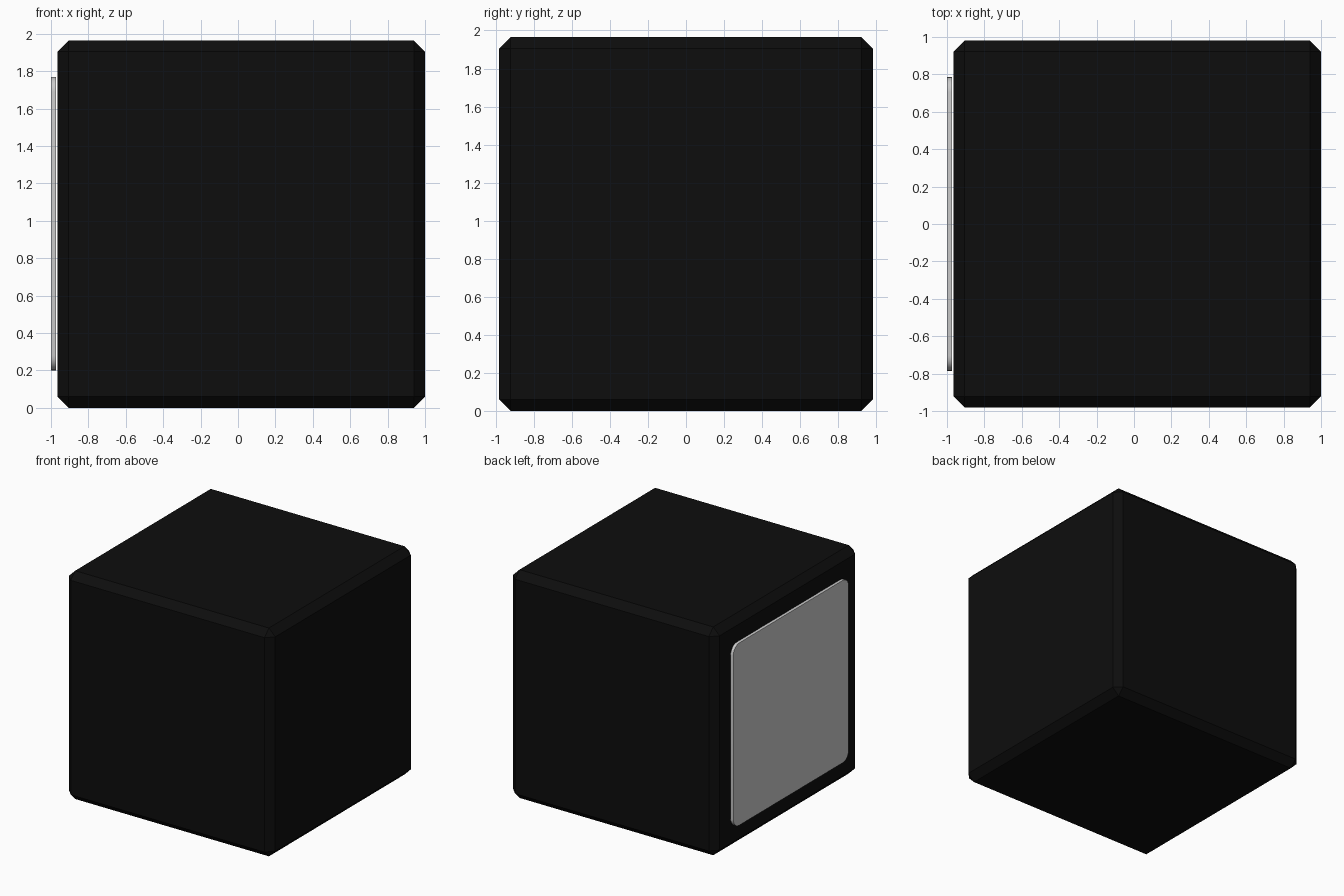
import bpy, bmesh
from mathutils import Matrix

if "Cube" in bpy.data.objects:
    bpy.data.objects.remove(bpy.data.objects["Cube"])


def box(name, lo, hi):
    bm = bmesh.new()
    bmesh.ops.create_cube(bm, size=1)
    size = [b - a for a, b in zip(lo, hi)]
    mid = [(a + b) / 2 for a, b in zip(lo, hi)]
    bmesh.ops.transform(bm, matrix=Matrix.Translation(mid) @ Matrix.Diagonal((*size, 1)), verts=bm.verts)
    mesh = bpy.data.meshes.new(name)
    ob = bpy.data.objects.new(name, mesh)
    bpy.context.collection.objects.link(ob)
    return ob, bm


def finish(ob, bm):
    bm.to_mesh(ob.data)
    bm.free()


# Black block with a single flat chamfer on every edge
block, bm = box("block", (-0.965, -0.982, 0), (1, 0.982, 1.965))
bmesh.ops.bevel(bm, geom=bm.edges[:], offset=0.06, segments=1, profile=0.5, affect='EDGES')
finish(block, bm)
black = bpy.data.materials.new("black")
black.diffuse_color = (0.004, 0.004, 0.004, 1)
black.use_nodes = True
black.node_tree.nodes["Principled BSDF"].inputs["Base Color"].default_value = black.diffuse_color
block.data.materials.append(black)

# Thin grey panel with rounded corners, standing just off the left side
panel, bm = box("side_panel", (-1, -0.785, 0.2), (-0.974, 0.785, 1.77))
corners = [e for e in bm.edges if abs(e.verts[0].co.x - e.verts[1].co.x) > 0.01]
bmesh.ops.bevel(bm, geom=corners, offset=0.08, segments=6, profile=0.5, affect='EDGES')
finish(panel, bm)
bpy.ops.object.select_all(action='DESELECT')
panel.select_set(True)
bpy.context.view_layer.objects.active = panel
bpy.ops.object.shade_smooth_by_angle()
